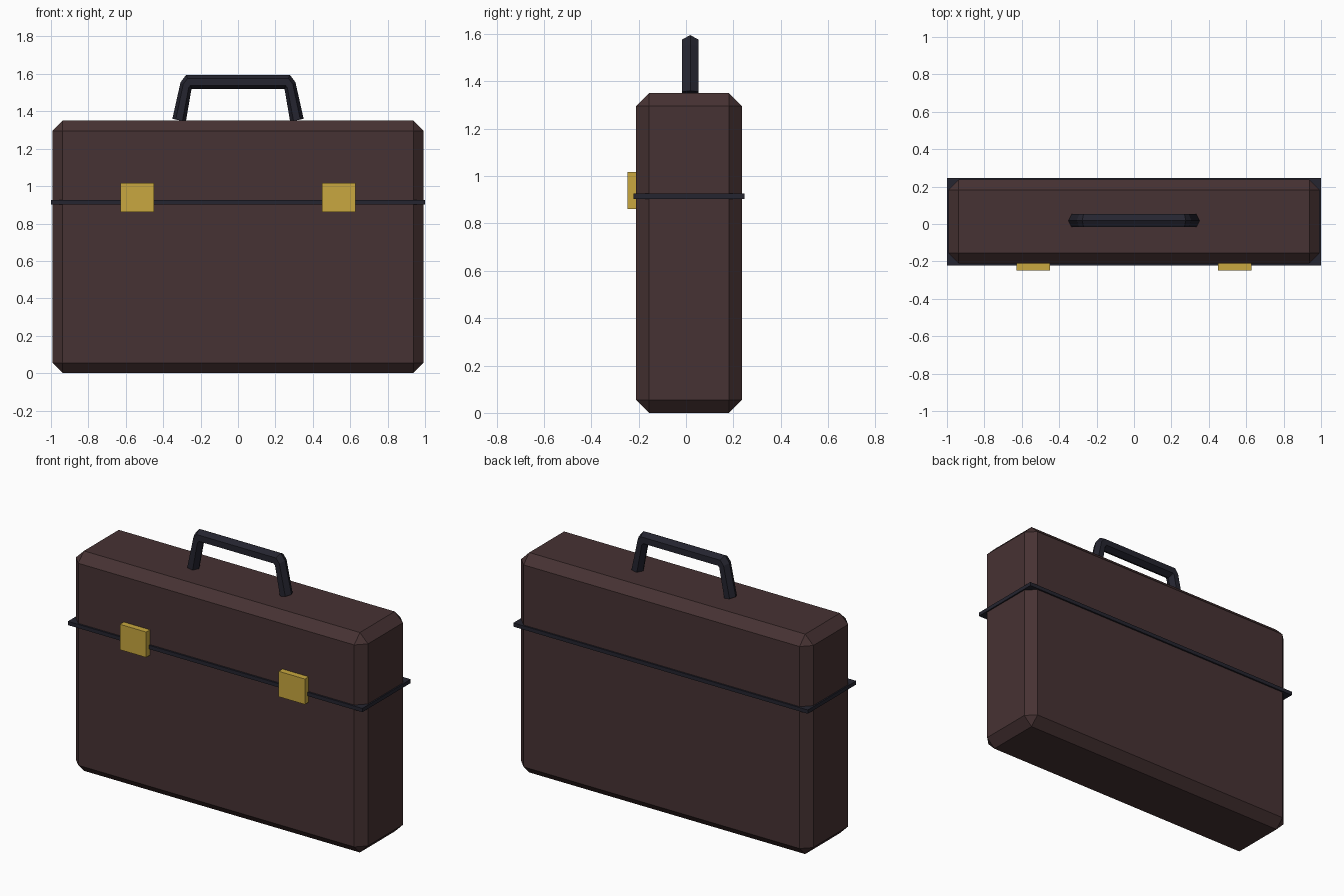
import bpy
import bmesh
from mathutils import Vector

cube = bpy.data.objects.get("Cube")
if cube:
    bpy.data.objects.remove(cube, do_unlink=True)


def make_material(name, rgb):
    mat = bpy.data.materials.new(name)
    mat.use_nodes = True
    colour = (*rgb, 1.0)
    mat.diffuse_color = colour
    mat.node_tree.nodes["Principled BSDF"].inputs["Base Color"].default_value = colour
    return mat


leather = make_material("dark brown leather", (0.062, 0.032, 0.033))
trim = make_material("blue black trim", (0.018, 0.018, 0.029))
brass = make_material("brass", (0.58, 0.39, 0.05))


def add_object(name, bm, mat):
    bmesh.ops.recalc_face_normals(bm, faces=bm.faces)
    mesh = bpy.data.meshes.new(name)
    bm.to_mesh(mesh)
    bm.free()
    mesh.materials.append(mat)
    obj = bpy.data.objects.new(name, mesh)
    bpy.context.collection.objects.link(obj)
    return obj


def add_box(name, low, high, mat, chamfer=0.0):
    low, high = Vector(low), Vector(high)
    bm = bmesh.new()
    bmesh.ops.create_cube(bm, size=1)
    bmesh.ops.scale(bm, vec=high - low, verts=bm.verts)
    bmesh.ops.translate(bm, vec=(low + high) / 2, verts=bm.verts)
    if chamfer:
        bmesh.ops.bevel(bm, geom=bm.edges[:], offset=chamfer, segments=1,
                        affect='EDGES')
    return add_object(name, bm, mat)


# Chamfered case and the flat band around the lid seam
add_box("case_body", (-0.992, -0.211, 0), (0.992, 0.237, 1.35), leather, 0.055)
add_box("seam_band", (-1, -0.222, 0.903), (1, 0.247, 0.926), trim)

# Pair of latches on the front
for side, x in (("right", -0.539), ("left", 0.539)):
    add_box(side + "_latch", (x - 0.089, -0.248, 0.861),
            (x + 0.089, -0.2, 1.017), brass)

# Six-sided handle: outer and inner ridge points (x, z) for one half
half = [((0.351, 1.36), (0.279, 1.344)),
        ((0.307, 1.556), (0.249, 1.518)),
        ((0.277, 1.595), (0.247, 1.519))]
stations = half + [((-o[0], o[1]), (-i[0], i[1])) for o, i in reversed(half)]
handle_y, handle_half_width = 0.018, 0.035

bm = bmesh.new()
rings = []
for outer, inner in stations:
    a = Vector((outer[0], handle_y, outer[1]))
    b = Vector((inner[0], handle_y, inner[1]))
    w = Vector((0, handle_half_width, 0))
    near, far = a.lerp(b, 0.25), a.lerp(b, 0.75)
    points = (a, near + w, far + w, b, far - w, near - w)
    rings.append([bm.verts.new(p) for p in points])
for r, s in zip(rings, rings[1:]):
    for k in range(6):
        n = (k + 1) % 6
        bm.faces.new((r[k], r[n], s[n], s[k]))
bm.faces.new(rings[0])
bm.faces.new(rings[-1])
add_object("carry_handle", bm, trim)
